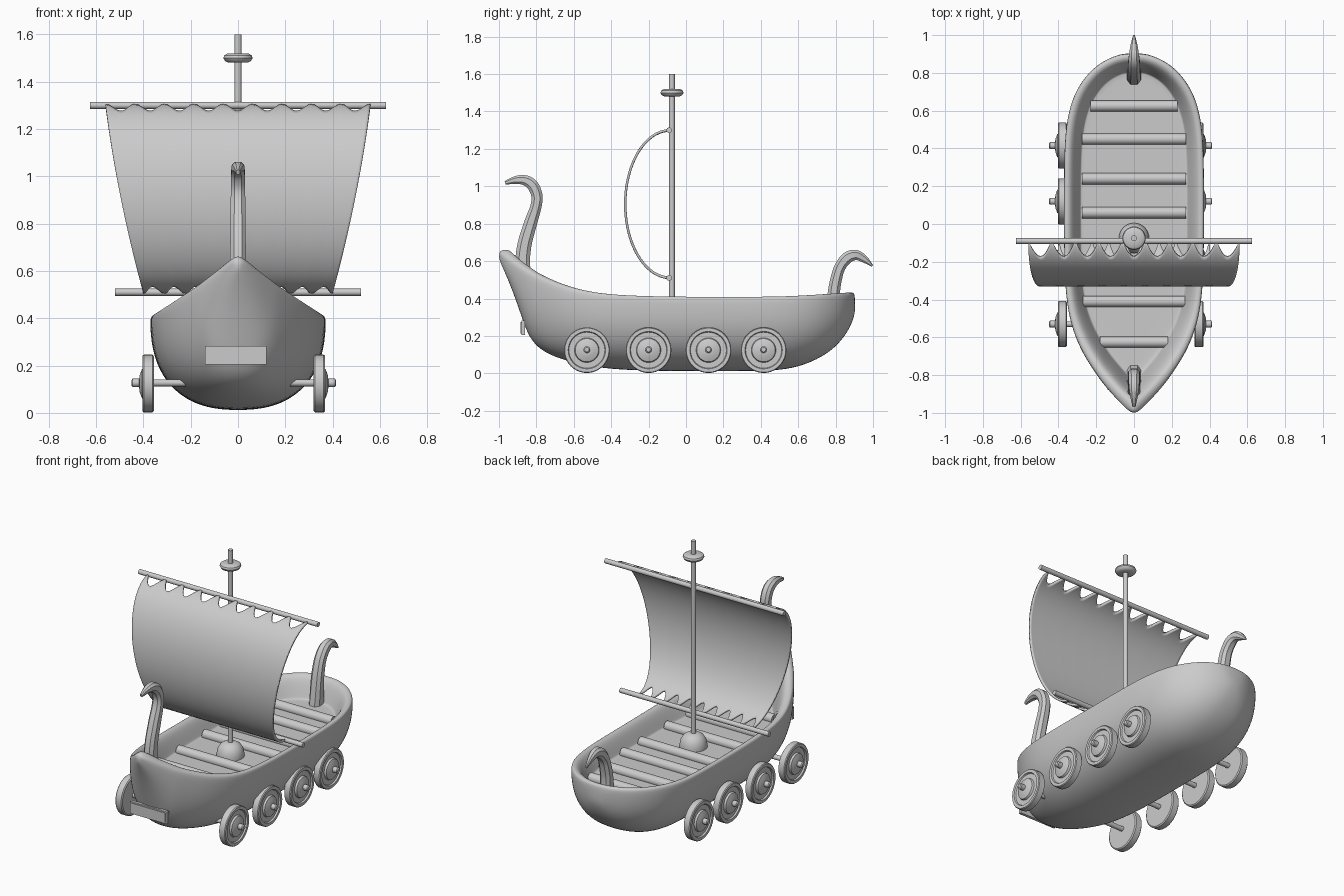
import bpy, bmesh, math
from mathutils import Vector, Matrix

if "Cube" in bpy.data.objects:
    bpy.data.objects.remove(bpy.data.objects["Cube"])


def make(name, bm, angle=35):
    bmesh.ops.remove_doubles(bm, verts=bm.verts, dist=1e-5)
    bmesh.ops.recalc_face_normals(bm, faces=bm.faces)
    me = bpy.data.meshes.new(name)
    bm.to_mesh(me)
    bm.free()
    ob = bpy.data.objects.new(name, me)
    bpy.context.collection.objects.link(ob)
    bpy.ops.object.select_all(action='DESELECT')
    bpy.context.view_layer.objects.active = ob
    ob.select_set(True)
    bpy.ops.object.shade_smooth_by_angle(angle=math.radians(angle))
    return ob


def bridge(bm, a, b, closed=True):
    n = len(a)
    for i in range(n if closed else n - 1):
        j = (i + 1) % n
        bm.faces.new((a[i], a[j], b[j], b[i]))


def lathe(name, profile, loc, axis='Z', side=1, n=32):
    """Revolve (radius, height) points about an axis, capped at both ends."""
    bm = bmesh.new()
    rings = []
    for r, h in profile:
        ring = []
        for i in range(n):
            a = 2 * math.pi * i / n
            c, s = r * math.cos(a), r * math.sin(a)
            p = (c, s, h) if axis == 'Z' else (h * side, c, s)
            ring.append(bm.verts.new(Vector(p) + Vector(loc)))
        rings.append(ring)
    for a, b in zip(rings, rings[1:]):
        bridge(bm, a, b)
    bm.faces.new(rings[0])
    bm.faces.new(rings[-1])
    return make(name, bm)


def rod(name, x0, x1, r, y, z, n=16):
    return lathe(name, [(r, x0), (r, x1)], (0, y, z), 'X', 1, n)


def box(name, lo, hi):
    bm = bmesh.new()
    lo, hi = Vector(lo), Vector(hi)
    bmesh.ops.create_cube(bm, size=1, matrix=Matrix.Translation((lo + hi) / 2)
                          @ Matrix.Diagonal((*(hi - lo), 1)))
    return make(name, bm)


def horn(name, path):
    """Curved ornament: path points (y, z, thickness, half width in x)."""
    def cr(i, t):
        p = [Vector(path[max(0, min(len(path) - 1, i + k))]) for k in (-1, 0, 1, 2)]
        return 0.5 * (2 * p[1] + (p[2] - p[0]) * t + (2 * p[0] - 5 * p[1] + 4 * p[2] - p[3]) * t * t
                      + (3 * p[1] - p[0] - 3 * p[2] + p[3]) * t ** 3)
    pts = [cr(i, t / 4) for i in range(len(path) - 1) for t in range(4)] + [Vector(path[-1])]
    bm = bmesh.new()
    rings = []
    for i, p in enumerate(pts):
        a, b = pts[max(0, i - 1)], pts[min(len(pts) - 1, i + 1)]
        d = Vector((b[0] - a[0], b[1] - a[1])).normalized()
        ring = []
        for u, v in ((1, .5), (.5, 1), (-.5, 1), (-1, .5), (-1, -.5), (-.5, -1), (.5, -1), (1, -.5)):
            o = v * p[2] / 2
            ring.append(bm.verts.new((u * p[3], p[0] - d.y * o, p[1] + d.x * o)))
        rings.append(ring)
    for a, b in zip(rings, rings[1:]):
        bridge(bm, a, b)
    bm.faces.new(rings[0])
    bm.faces.new(rings[-1])
    return make(name, bm)


# Hull: stations (y, half width, keel z, rim z)
stations = [
    (-1.0, .012, .61, .65), (-.975, .045, .555, .627), (-.93, .09, .45, .59), (-.88, .135, .305, .557),
    (-.84, .17, .19, .53), (-.78, .212, .125, .502), (-.7, .265, .085, .468), (-.6, .313, .055, .438),
    (-.48, .35, .03, .415), (-.3, .371, .013, .402), (0, .373, .01, .397), (.3, .373, .01, .397),
    (.48, .367, .012, .398), (.6, .347, .032, .402), (.7, .313, .072, .408), (.78, .26, .122, .413),
    (.84, .2, .185, .417), (.88, .13, .25, .42), (.905, .055, .32, .42)]
bm = bmesh.new()
secs = []
M = 16
for y, w, zk, zr in stations:
    sec = []
    for i in range(M + 1):
        t = math.pi * (i / M - .5)
        s, c = math.sin(t), max(0, math.cos(t))
        x = w * math.copysign(abs(s) ** (2 / 2.4), s)
        sec.append(bm.verts.new((x, y, zr - (zr - zk) * (c ** (2 / 2.4) if c > 1e-6 else 0))))
    secs.append(sec)
for a, b in zip(secs, secs[1:]):
    bridge(bm, a, b, False)
bm.faces.new(secs[0])
bm.faces.new(secs[-1])
# rounded rim, inner wall and deck
loop = [s[0] for s in secs] + [s[-1] for s in reversed(secs)]
base = [v.co.copy() for v in loop]
FLOOR = .3
for t, f, dz in ((.1, 0, .013), (.35, 0, .012), (.6, .15, 0), (.93, .85, 0), (1, 1, 0), (1.12, 1, 0)):
    ring = []
    for p in base:
        q = Vector((p.x * .757, p.y * (.82 if p.y < 0 else .89), 0))
        ring.append(bm.verts.new((p.x + (q.x - p.x) * t, p.y + (q.y - p.y) * t,
                                  p.z + (FLOOR - p.z) * f + dz)))
    bridge(bm, loop, ring)
    loop = ring
bm.faces.new(loop)
hull = make("hull", bm, 180)
sub = hull.modifiers.new("smooth", 'SUBSURF')
sub.levels = sub.render_levels = 2

# Rowing benches
for i, (y, h) in enumerate([(.625, .23), (.45, .275), (.24, .275), (.06, .275), (-.2, .275),
                            (-.41, .27), (-.625, .18)]):
    rod(f"bench_{i}", -h, h, .03, y, .31)

# Wheels and axles
CX = -.018
wheel = [(.01, 0), (.115, 0), (.122, .005), (.122, .042), (.118, .047), (.1, .047), (.096, .038),
         (.066, .038), (.062, .05), (.035, .06), (.016, .062)]
for i, y in enumerate((-.53, -.2, .12, .415)):
    rod(f"axle_{i}", CX - .42, CX + .42, .015, y, .127)
    for s, tag in ((-1, "left"), (1, "right")):
        lathe(f"wheel_{tag}_{i}", wheel, (CX + s * .338, y, .124), 'X', s, 40)
        lathe(f"axle_cap_{tag}_{i}", [(.018, .39), (.018, .427), (.012, .432)],
              (CX, y, .127), 'X', s, 16)

# Front plate
box("front_plate", (-.14, -.88, .205), (.12, -.862, .282))
box("front_plate_inset", (-.13, -.884, .213), (.11, -.87, .274))

# Mast, foot, lookout collar and yards
MY = -.075
lathe("mast", [(.015, .28), (.015, 1.6)], (0, MY, 0), n=20)
lathe("mast_foot", [(.08, .29), (.08, .315), (.074, .345), (.058, .37), (.035, .385), (.015, .388)],
      (0, MY, 0))
lathe("mast_collar", [(.014, 1.481), (.042, 1.481), (.055, 1.488), (.062, 1.5), (.058, 1.511),
                      (.046, 1.519), (.014, 1.519)], (0, MY, 0))
rod("upper_yard", -.625, .625, .015, -.09, 1.3)
rod("lower_yard", -.52, .52, .015, -.09, .51)

# Billowing sail with scalloped top and bottom edges
bm = bmesh.new()
N, T, R = 9, 10, 32
cols = []
for i in range(N * T + 1):
    u = i / (N * T)
    cut = .12 * abs(math.sin(math.pi * N * u))
    col = []
    for k in range(R + 1):
        th = math.pi * (cut + (1 - 2 * cut) * k / R)
        z = .905 + .395 * math.cos(th)
        s = (z - .51) / .79
        w = .40 + .22 * s - .06 * s * s
        col.append(bm.verts.new(((2 * u - 1) * w, -.085 - .24 * math.sin(th), z)))
    cols.append(col)
for a, b in zip(cols, cols[1:]):
    bridge(bm, a, b, False)
sail = make("sail", bm, 50)
sol = sail.modifiers.new("thickness", 'SOLIDIFY')
sol.thickness = .013
sol.offset = 0

# Bow and stern ornaments
horn("bow_neck", [(-.795, .29, .1, .036), (-.84, .42, .09, .036), (-.872, .56, .08, .034),
                  (-.865, .68, .076, .033), (-.832, .8, .07, .032), (-.803, .89, .06, .031),
                  (-.797, .95, .06, .03), (-.82, 1.005, .062, .029), (-.86, 1.032, .055, .027),
                  (-.91, 1.034, .042, .02), (-.967, 1.018, .02, .008)])
horn("stern_tail", [(.785, .28, .1, .036), (.79, .42, .068, .035), (.802, .5, .062, .034),
                    (.824, .57, .06, .032), (.865, .62, .062, .03), (.912, .632, .054, .024),
                    (.957, .608, .038, .015), (.997, .574, .01, .005)])
